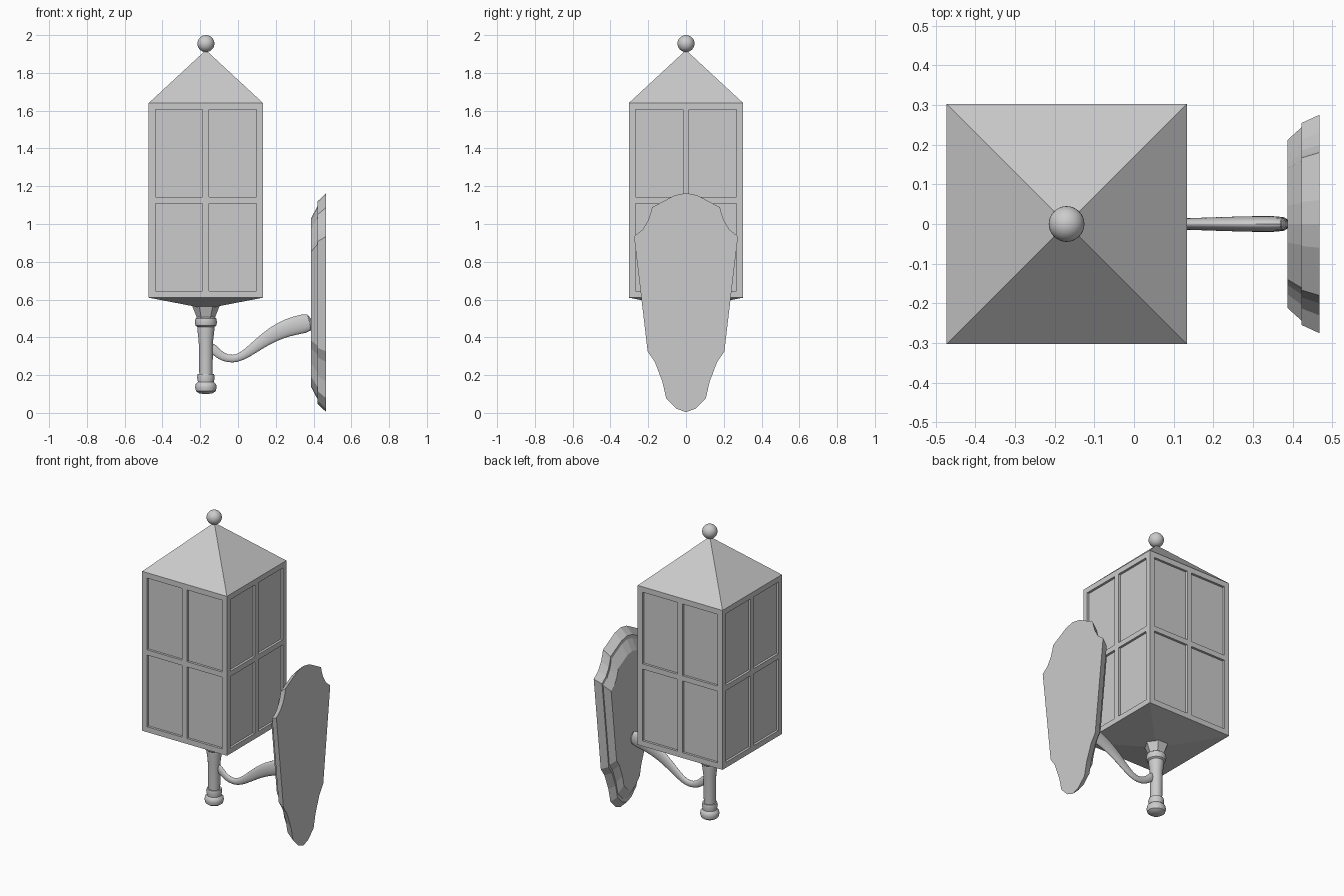
import bpy, bmesh, math
from mathutils import Vector

if "Cube" in bpy.data.objects:
    bpy.data.objects.remove(bpy.data.objects["Cube"])

CX = -0.17          # lantern axis
H = 0.303           # lantern half width
Z0, Z1 = 0.61, 1.64  # lantern body bottom and top


def finish(name, bm, smooth=False):
    bmesh.ops.recalc_face_normals(bm, faces=bm.faces)
    mesh = bpy.data.meshes.new(name)
    bm.to_mesh(mesh)
    bm.free()
    ob = bpy.data.objects.new(name, mesh)
    bpy.context.collection.objects.link(ob)
    if smooth:
        bpy.ops.object.select_all(action='DESELECT')
        ob.select_set(True)
        bpy.context.view_layer.objects.active = ob
        bpy.ops.object.shade_smooth_by_angle(angle=math.radians(40))
    return ob


def loft(name, rings, smooth=False, cap_start=True, cap_end=True):
    """Skin a list of closed point rings."""
    bm = bmesh.new()
    vs = [[bm.verts.new(p) for p in ring] for ring in rings]
    n = len(vs[0])
    for a, b in zip(vs, vs[1:]):
        for i in range(n):
            j = (i + 1) % n
            bm.faces.new((a[i], a[j], b[j], b[i]))
    if cap_start:
        bm.faces.new(vs[0])
    if cap_end:
        bm.faces.new(vs[-1])
    return finish(name, bm, smooth)


def lathe(name, profile, segs, smooth=True, turn=0.0, **caps):
    """Stack of regular rings (radius, z) around the lantern axis."""
    rings = [[(CX + r * math.cos(turn + math.tau * i / segs),
               r * math.sin(turn + math.tau * i / segs), z) for i in range(segs)]
             for r, z in profile]
    return loft(name, rings, smooth, **caps)


# Lantern body: four sides, each with four recessed panes
F, B, DEPTH = 0.035, 0.017, 0.015
us = [-H, -H + F, -B, B, H - F, H]
zm = (Z0 + Z1) / 2
zs = [Z0, Z0 + F, zm - B, zm + B, Z1 - F, Z1]
bm = bmesh.new()
panes = []
for side in range(4):
    c, s = round(math.cos(side * math.pi / 2)), round(math.sin(side * math.pi / 2))
    grid = [[bm.verts.new((CX + u * c + H * s, u * s - H * c, z)) for u in us] for z in zs]
    for r in range(5):
        for k in range(5):
            f = bm.faces.new((grid[r][k], grid[r][k + 1], grid[r + 1][k + 1], grid[r + 1][k]))
            if r in (1, 3) and k in (1, 3):
                panes.append(f)
bm.normal_update()
bmesh.ops.inset_individual(bm, faces=panes, thickness=0.0, depth=-DEPTH)
bmesh.ops.remove_doubles(bm, verts=bm.verts, dist=1e-5)
finish("lantern_body", bm)

# Pyramid roof and shallow tapered underside
R = H * math.sqrt(2)
lathe("roof", [(R, Z1), (0.001, 1.92)], 4, False, math.pi / 4, cap_start=False)
lathe("lantern_underside", [(R, Z0), (0.06, 0.56)], 4, False, math.pi / 4, cap_end=True, cap_start=False)

# Ball finial
bm = bmesh.new()
bmesh.ops.create_uvsphere(bm, u_segments=32, v_segments=16, radius=0.045)
bmesh.ops.translate(bm, verts=bm.verts, vec=(CX, 0, 1.955))
finish("finial", bm, True)

# Six-sided collar under the lantern
lathe("collar", [(0.072, 0.565), (0.046, 0.50)], 6, False)

# Turned stem with upper ring and rounded foot
stem = [(0.045, 0.507), (0.055, 0.50), (0.059, 0.48), (0.055, 0.462), (0.045, 0.455),
        (0.045, 0.44), (0.038, 0.38), (0.035, 0.205), (0.043, 0.205), (0.047, 0.187),
        (0.043, 0.168), (0.043, 0.163), (0.054, 0.152), (0.057, 0.135), (0.052, 0.115),
        (0.036, 0.104), (0.012, 0.10)]
lathe("stem", stem, 32)

# Curved arm: x, z, half height, half width
path = [(-0.15, 0.36, .026, .012), (-0.12, 0.325, .024, .012), (-0.08, 0.295, .022, .012),
        (-0.03, 0.283, .021, .013), (0.02, 0.297, .022, .013), (0.08, 0.341, .028, .014),
        (0.15, 0.394, .036, .015), (0.22, 0.435, .044, .018), (0.30, 0.464, .050, .020),
        (0.40, 0.482, .054, .022)]
rings = []
for i, (x, z, hh, hw) in enumerate(path):
    a, b = path[max(i - 1, 0)], path[min(i + 1, len(path) - 1)]
    t = Vector((b[0] - a[0], 0, b[1] - a[1])).normalized()
    up = Vector((-t.z, 0, t.x))
    rings.append([Vector((x, 0, z)) + up * (hh * math.sin(k * math.tau / 20))
                  + Vector((0, hw * math.cos(k * math.tau / 20), 0)) for k in range(20)])
arm = loft("arm", rings, True)
sub = arm.modifiers.new("smooth", 'SUBSURF')
sub.levels = sub.render_levels = 1

# Shield-shaped wall plate in two bevelled tiers
half = [(0.0, 1.164), (0.06, 1.152), (0.18, 1.088), (0.187, 1.06), (0.20, 1.02), (0.23, 0.97),
        (0.275, 0.934), (0.203, 0.325), (0.165, 0.27), (0.125, 0.165), (0.105, 0.077),
        (0.05, 0.022), (0.0, 0.004)]
outline = half + [(-y, z) for y, z in half[-2:0:-1]]
zc = 0.583
tiers = [(0.467, 1.0), (0.422, 0.925), (0.422, 0.885), (0.387, 0.77)]
loft("wall_plate", [[(x, y * s, zc + (z - zc) * s) for y, z in outline] for x, s in tiers])
